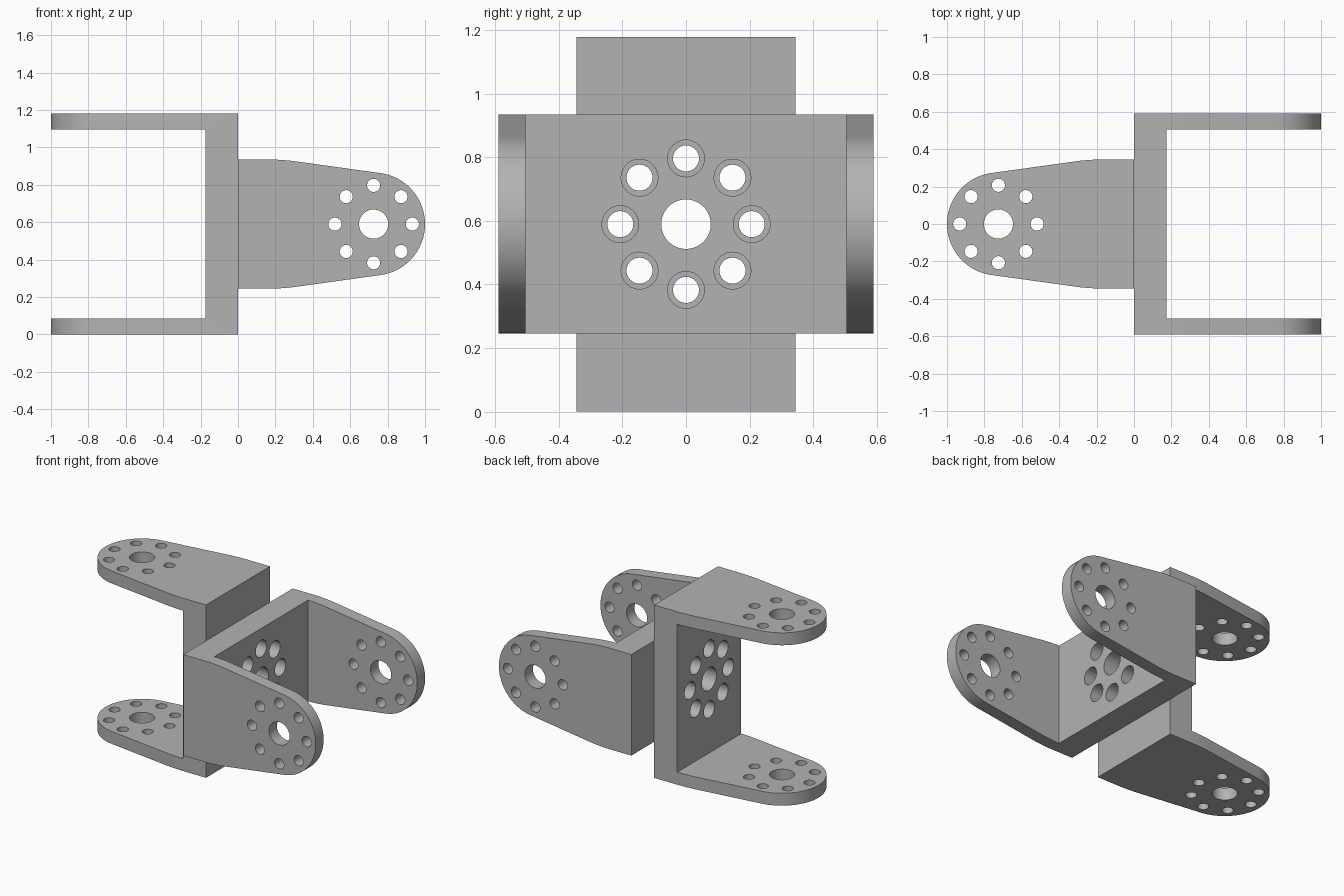
import bpy, bmesh, math
from mathutils import Matrix, Vector

if "Cube" in bpy.data.objects:
    bpy.data.objects.remove(bpy.data.objects["Cube"], do_unlink=True)

HALF_SPAN, HALF_WIDTH = 0.59, 0.345     # half height across arms, half plate width
BASE, ARM = 0.175, 0.085                # web and arm thickness
HUB_X, END_R, RING_R = 0.725, 0.275, 0.207

metal = bpy.data.materials.new("grey metal")
metal.use_nodes = True
grey = (0.45, 0.45, 0.45, 1)
metal.diffuse_color = grey
metal.node_tree.nodes["Principled BSDF"].inputs["Base Color"].default_value = grey


def make_object(name, bm):
    bmesh.ops.recalc_face_normals(bm, faces=bm.faces)
    mesh = bpy.data.meshes.new(name)
    bm.to_mesh(mesh)
    bm.free()
    mesh.materials.append(metal)
    obj = bpy.data.objects.new(name, mesh)
    bpy.context.collection.objects.link(obj)
    return obj


def add_cylinder(bm, radius, depth, centre, axis):
    turn = Vector((0, 0, 1)).rotation_difference(Vector(axis)).to_matrix().to_4x4()
    bmesh.ops.create_cone(bm, cap_ends=True, segments=40, radius1=radius, radius2=radius,
                          depth=depth, matrix=Matrix.Translation(centre) @ turn)


def ring(radius):
    for i in range(8):
        a = i * math.pi / 4
        yield radius * math.cos(a), radius * math.sin(a)


def cut(obj, bm):
    cutter = make_object("cutter", bm)
    cutter.hide_render = True
    mod = obj.modifiers.new("cut", "BOOLEAN")
    mod.operation, mod.solver, mod.object = "DIFFERENCE", "EXACT", cutter
    bpy.context.view_layer.objects.active = obj
    bpy.ops.object.modifier_apply(modifier=mod.name)
    bpy.data.objects.remove(cutter, do_unlink=True)


def make_bracket(name):
    # Tapered, round-ended side profile, extruded across the full span
    upper = [(0, HALF_WIDTH), (0.2, HALF_WIDTH), (0.245, 0.342), (0.29, 0.338)]
    lower = [(x, -z) for x, z in reversed(upper)]
    arc = []
    for i in range(37):
        a = math.radians(82 - 164 * i / 36)
        arc.append((HUB_X + END_R * math.cos(a), END_R * math.sin(a)))
    bm = bmesh.new()
    face = bm.faces.new([bm.verts.new((x, -HALF_SPAN, z)) for x, z in upper + arc + lower])
    grown = bmesh.ops.extrude_face_region(bm, geom=[face])["geom"]
    bmesh.ops.translate(bm, vec=(0, 2 * HALF_SPAN, 0),
                        verts=[g for g in grown if isinstance(g, bmesh.types.BMVert)])
    obj = make_object(name, bm)

    # Open space between the two arms
    bm = bmesh.new()
    bmesh.ops.create_cube(bm, size=1, matrix=Matrix.Translation((BASE + 0.75, 0, 0))
                          @ Matrix.Diagonal((1.5, 2 * (HALF_SPAN - ARM), 2, 1)))
    cut(obj, bm)

    # Hub and bolt holes through arms and web
    bm = bmesh.new()
    add_cylinder(bm, 0.078, 2, (HUB_X, 0, 0), (0, 1, 0))
    add_cylinder(bm, 0.078, 0.4, (0.1, 0, 0), (1, 0, 0))
    for u, v in ring(RING_R):
        add_cylinder(bm, 0.035, 2, (HUB_X + u, 0, v), (0, 1, 0))
        add_cylinder(bm, 0.041, 0.4, (0.1, u, v), (1, 0, 0))
    cut(obj, bm)

    # Counterbores on the inner face of the web
    bm = bmesh.new()
    for u, v in ring(RING_R):
        add_cylinder(bm, 0.058, 0.2, (BASE - 0.09 + 0.1, u, v), (1, 0, 0))
    cut(obj, bm)

    bpy.ops.object.select_all(action="DESELECT")
    obj.select_set(True)
    bpy.context.view_layer.objects.active = obj
    bpy.ops.object.shade_smooth_by_angle(angle=math.radians(30))
    return obj


# Two identical brackets back to back, the second turned a quarter
lift = Matrix.Translation((0, 0, HALF_SPAN))
make_bracket("right_bracket").matrix_world = lift
make_bracket("left_bracket").matrix_world = lift @ Matrix.Rotation(math.pi, 4, Vector((0, 1, 1)))
